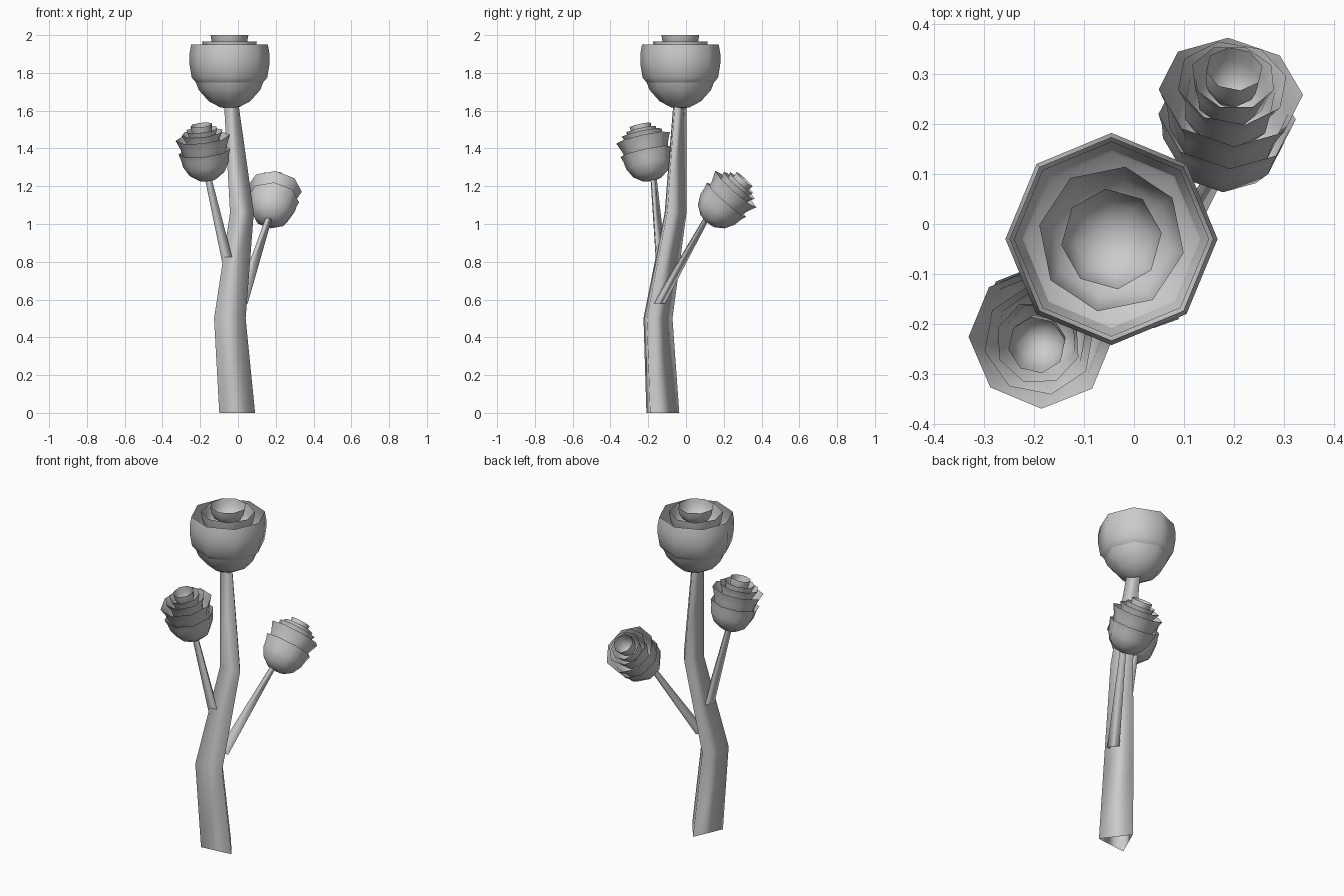
import bpy, bmesh, math
from mathutils import Vector, Matrix

cube = bpy.data.objects.get("Cube")
if cube:
    bpy.data.objects.remove(cube, do_unlink=True)

grey = bpy.data.materials.new("plain grey")
grey.use_nodes = True
COLOUR = (0.6, 0.6, 0.6, 1)
grey.diffuse_color = COLOUR
grey.node_tree.nodes["Principled BSDF"].inputs["Base Color"].default_value = COLOUR


def finish(name, bm, matrix=Matrix()):
    mesh = bpy.data.meshes.new(name)
    bm.to_mesh(mesh)
    bm.free()
    mesh.materials.append(grey)
    mesh.shade_smooth()
    obj = bpy.data.objects.new(name, mesh)
    obj.matrix_world = matrix
    bpy.context.collection.objects.link(obj)


def bridge(bm, rings):
    """Skin consecutive vertex rings with quads."""
    for low, high in zip(rings, rings[1:]):
        n = len(low)
        for i in range(n):
            j = (i + 1) % n
            bm.faces.new((low[i], low[j], high[j], high[i]))


def stem(name, path, turn=-24):
    """Three-sided tapering stalk through (x, y, z, radius) stations."""
    bm = bmesh.new()
    rings = []
    for x, y, z, r in path:
        angles = [math.radians(turn + 120 * k) for k in range(3)]
        rings.append([bm.verts.new((x + r * math.cos(a), y + r * math.sin(a), z)) for a in angles])
    bridge(bm, rings)
    finish(name, bm)


def cup(name, profile, frame, turn=0):
    """Open eight-sided petal cup; the profile starts at its closed bottom."""
    bm = bmesh.new()
    rings = []
    for r, z in profile[1:]:
        angles = [math.radians(turn + 45 * k) for k in range(8)]
        rings.append([bm.verts.new((r * math.cos(a), r * math.sin(a), z)) for a in angles])
    pole = bm.verts.new((0, 0, profile[0][1]))
    for i in range(8):
        bm.faces.new((pole, rings[0][(i + 1) % 8], rings[0][i]))
    bridge(bm, rings)
    finish(name, bm, frame)


def frame_at(base, axis):
    spin = Vector((0, 0, 1)).rotation_difference(Vector(axis))
    return Matrix.Translation(base) @ spin.to_matrix().to_4x4()


# Stalks
stem("main_stem", [(-.01, -.145, 0, .11), (-.048, -.168, .5, .097),
                   (.017, -.07, 1.06, .073), (-.04, -.04, 1.66, .043)])
stem("left_branch", [(-.045, -.135, .75, .036), (-.165, -.178, 1.27, .02)])
stem("right_branch", [(.015, -.15, .58, .04), (.165, .11, 1.04, .02)])

# Large bloom: nested cups
top = Matrix.Translation((-.045, -.03, 1.61))
cup("bloom_base", [(0, 0), (.05, .008), (.11, .04), (.163, .1), (.178, .14), (.195, .185)], top)
cup("bloom_outer_petals", [(0, .06), (.1, .09), (.17, .13), (.2, .165), (.212, .24), (.212, .29), (.203, .34)], top)
cup("bloom_middle_petals", [(0, .2), (.07, .215), (.12, .25), (.14, .3), (.147, .355)], top, -11)
cup("bloom_inner_petals", [(0, .29), (.04, .297), (.075, .32), (.095, .355), (.101, .39)], top, 7)

# Small blooms: flared cups on tilted axes
SMALL_CUPS = {
    "base": ([(0, 0), (.05, .008), (.095, .04), (.122, .09), (.128, .13), (.138, .16)], 0),
    "outer_petals": ([(0, .05), (.07, .07), (.112, .12), (.122, .18), (.145, .235)], 0),
    "middle_petals": ([(0, .1), (.06, .12), (.088, .17), (.092, .22), (.112, .262)], 12),
    "inner_petals": ([(0, .16), (.04, .175), (.068, .21), (.074, .245), (.086, .28)], 25),
    "heart": ([(0, .21), (.028, .218), (.048, .245), (.055, .27), (.058, .305)], 10),
}
for side, base, axis in (("left", (-.16, -.178, 1.228), (-.035, -.065, .3)),
                         ("right", (.17, .108, 1.01), (.1, .66, .74))):
    frame = frame_at(base, axis)
    for part, (profile, turn) in SMALL_CUPS.items():
        cup(f"{side}_bloom_{part}", profile, frame, turn)
